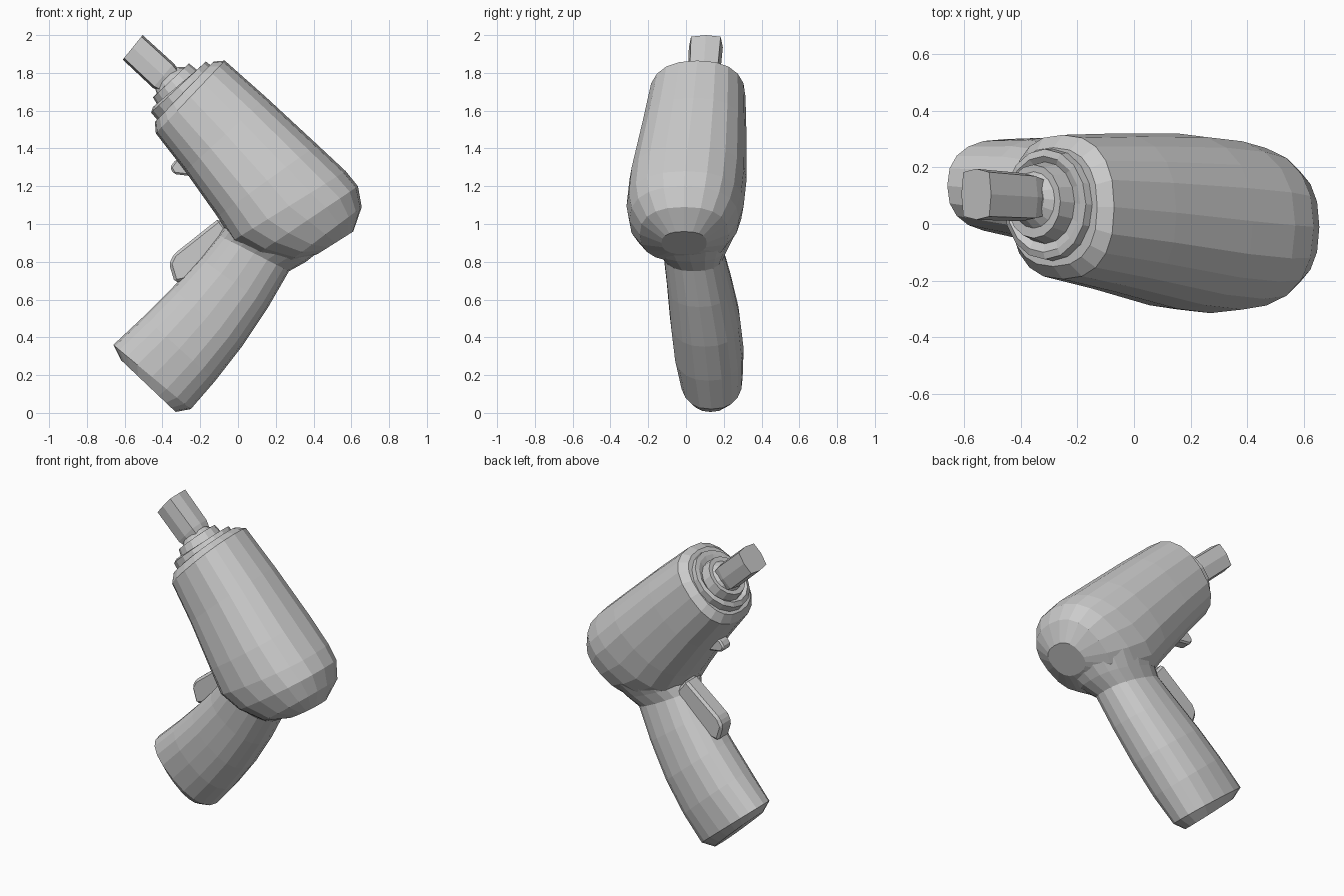
import bpy, bmesh, math
from mathutils import Vector


def make_object(name, bm):
    bmesh.ops.recalc_face_normals(bm, faces=bm.faces[:])
    mesh = bpy.data.meshes.new(name)
    bm.to_mesh(mesh)
    bm.free()
    obj = bpy.data.objects.new(name, mesh)
    bpy.context.collection.objects.link(obj)
    return obj


def loft(name, sections, sides=20, power=2.4):
    """Sections: (upper x, z, lower x, z, y centre, half width in y)."""
    bm = bmesh.new()
    rings = []
    for x1, z1, x2, z2, yc, half in sections:
        centre = Vector(((x1 + x2) / 2, yc, (z1 + z2) / 2))
        arm = Vector(((x1 - x2) / 2, 0, (z1 - z2) / 2))
        ring = []
        for i in range(sides):
            a = 2 * math.pi * i / sides
            c, s = math.cos(a), math.sin(a)
            c = math.copysign(abs(c) ** (2 / power), c)
            s = math.copysign(abs(s) ** (2 / power), s)
            ring.append(bm.verts.new(centre + arm * c + Vector((0, half * s, 0))))
        rings.append(ring)
    for r, q in zip(rings, rings[1:]):
        for i in range(sides):
            j = (i + 1) % sides
            bm.faces.new((r[i], r[j], q[j], q[i]))
    bm.faces.new(rings[0])
    bm.faces.new(rings[-1])
    return make_object(name, bm)


def plate(name, profile, y0, y1, bevel):
    """Extrude an x-z profile along y and soften its edges."""
    bm = bmesh.new()
    face = bm.faces.new([bm.verts.new((x, y0, z)) for x, z in profile])
    out = bmesh.ops.extrude_face_region(bm, geom=[face])
    for v in out["geom"]:
        if isinstance(v, bmesh.types.BMVert):
            v.co.y = y1
    bmesh.ops.recalc_face_normals(bm, faces=bm.faces[:])
    bmesh.ops.bevel(bm, geom=bm.edges[:], offset=bevel, segments=1, affect='EDGES')
    return make_object(name, bm)


# Motor housing, widening to a rounded rear
loft("motor_housing", [
    (-0.13, 1.86, -0.44, 1.54, 0.06, 0.21),
    (-0.07, 1.865, -0.435, 1.48, 0.06, 0.255),
    (0.15, 1.67, -0.28, 1.28, 0.04, 0.28),
    (0.42, 1.42, -0.11, 1.04, 0.01, 0.31),
    (0.57, 1.28, -0.03, 0.91, -0.005, 0.31),
    (0.635, 1.20, 0.10, 0.84, -0.01, 0.29),
    (0.655, 1.09, 0.27, 0.80, -0.01, 0.235),
    (0.61, 0.96, 0.42, 0.84, -0.01, 0.12),
])

# Grip with chamfered butt and flared neck
loft("grip", [
    (-0.62, 0.28, -0.33, 0.005, 0.13, 0.12),
    (-0.66, 0.36, -0.25, 0.02, 0.135, 0.165),
    (-0.50, 0.51, -0.12, 0.17, 0.12, 0.185),
    (-0.35, 0.66, 0.02, 0.35, 0.10, 0.185),
    (-0.20, 0.82, 0.16, 0.56, 0.07, 0.172),
    (-0.10, 0.94, 0.27, 0.75, 0.04, 0.16),
    (-0.07, 0.99, 0.36, 0.80, 0.025, 0.20),
    (-0.05, 1.06, 0.46, 0.88, 0.01, 0.255),
])

# Stepped collar and chuck
loft("chuck_collar", [
    (-0.12, 1.82, -0.41, 1.53, 0.065, 0.20),
    (-0.17, 1.86, -0.46, 1.59, 0.07, 0.195),
    (-0.19, 1.84, -0.45, 1.62, 0.07, 0.17),
    (-0.21, 1.81, -0.42, 1.62, 0.075, 0.145),
    (-0.26, 1.85, -0.45, 1.67, 0.08, 0.13),
    (-0.28, 1.83, -0.43, 1.69, 0.085, 0.10),
    (-0.32, 1.83, -0.44, 1.72, 0.09, 0.075),
], sides=16, power=2)

# Square driver bit
loft("driver_bit", [
    (-0.28, 1.77, -0.36, 1.68, 0.09, 0.06),
    (-0.34, 1.85, -0.45, 1.72, 0.095, 0.085),
    (-0.505, 2.0, -0.61, 1.87, 0.105, 0.09),
], sides=8, power=5)

# Trigger in front of the grip
plate("trigger", [(-0.10, 1.03), (-0.34, 0.84), (-0.365, 0.79), (-0.335, 0.69),
                  (-0.18, 0.72), (0.0, 0.9)], 0.035, 0.15, 0.015)

# Small catch under the housing
plate("front_catch", [(-0.24, 1.36), (-0.33, 1.34), (-0.36, 1.30),
                      (-0.34, 1.265), (-0.22, 1.25)], 0.04, 0.12, 0.01)
